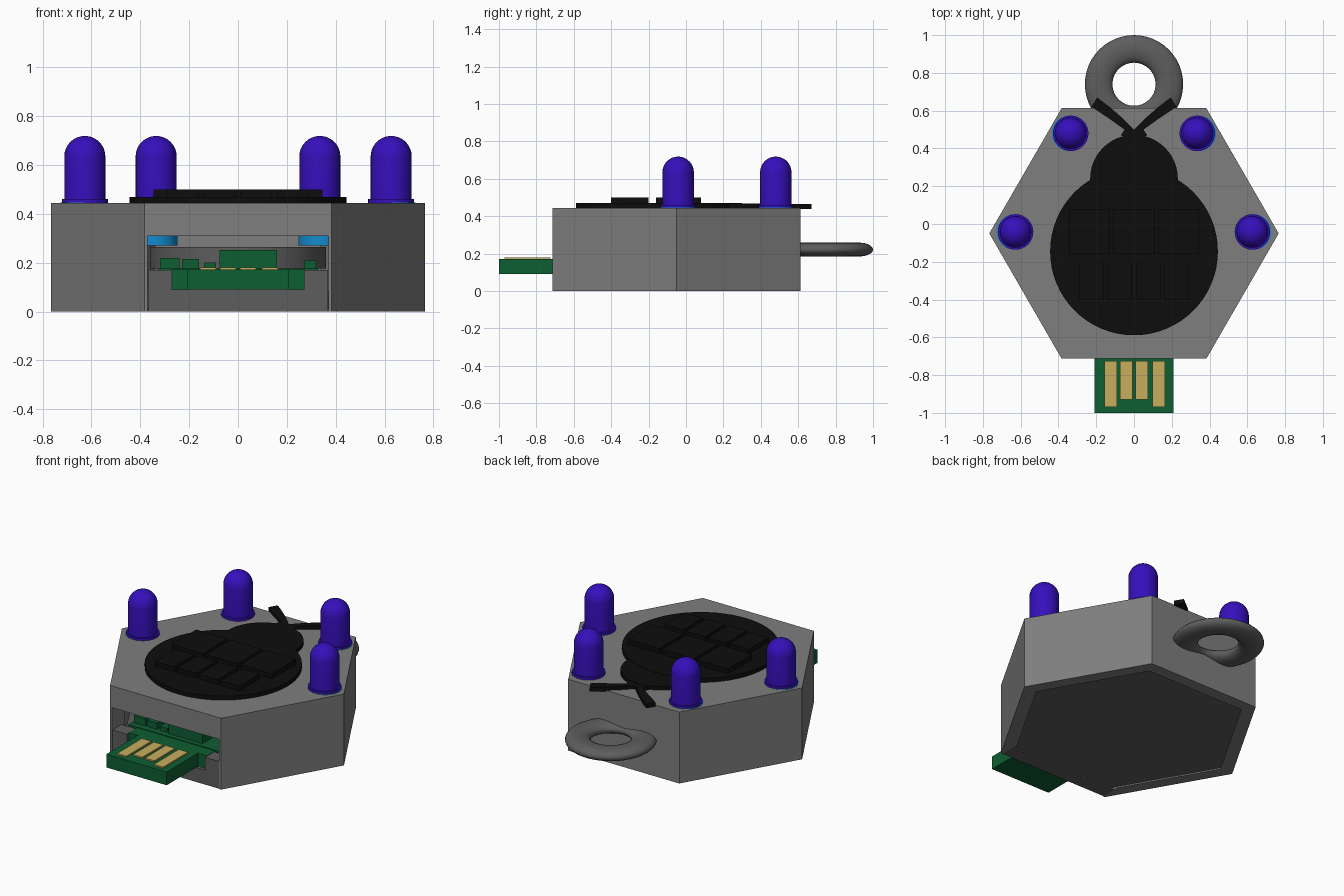
import bpy, bmesh, math
from mathutils import Vector

if "Cube" in bpy.data.objects:
    bpy.data.objects.remove(bpy.data.objects["Cube"])


def material(name, r, g, b):
    m = bpy.data.materials.new(name)
    m.diffuse_color = (r, g, b, 1)
    m.use_nodes = True
    m.node_tree.nodes["Principled BSDF"].inputs["Base Color"].default_value = m.diffuse_color
    return m


GREY = material("case grey", 0.21, 0.21, 0.21)
DARK = material("dark grey", 0.11, 0.11, 0.11)
BLACK = material("black", 0.004, 0.004, 0.004)
VIOLET = material("violet blue", 0.036, 0.005, 0.50)
BLUE = material("sky blue", 0.006, 0.26, 0.62)
GREEN = material("board green", 0.004, 0.11, 0.032)
GOLD = material("contact gold", 0.58, 0.42, 0.11)


def finish(bm, name, mat, smooth=False):
    bmesh.ops.recalc_face_normals(bm, faces=bm.faces[:])
    me = bpy.data.meshes.new(name)
    bm.to_mesh(me)
    bm.free()
    ob = bpy.data.objects.new(name, me)
    bpy.context.collection.objects.link(ob)
    me.materials.append(mat)
    if smooth:
        bpy.ops.object.select_all(action='DESELECT')
        ob.select_set(True)
        bpy.context.view_layer.objects.active = ob
        bpy.ops.object.shade_smooth_by_angle(angle=math.radians(35))
    return ob


def box(name, mat, x0, x1, y0, y1, z0, z1):
    bm = bmesh.new()
    bmesh.ops.create_cube(bm, size=1)
    for v in bm.verts:
        v.co = Vector(((x0 + x1) / 2 + v.co.x * (x1 - x0),
                       (y0 + y1) / 2 + v.co.y * (y1 - y0),
                       (z0 + z1) / 2 + v.co.z * (z1 - z0)))
    return finish(bm, name, mat)


def prism(name, mat, outline, z0, z1, smooth=False):
    bm = bmesh.new()
    face = bm.faces.new([bm.verts.new((x, y, z0)) for x, y in outline])
    ext = bmesh.ops.extrude_face_region(bm, geom=[face])
    for v in ext["geom"]:
        if isinstance(v, bmesh.types.BMVert):
            v.co.z = z1
    return finish(bm, name, mat, smooth)


def circle(cx, cy, r, n):
    return [(cx + r * math.cos(math.tau * i / n), cy + r * math.sin(math.tau * i / n))
            for i in range(n)]


def lathe(name, mat, profile, cx, cy, steps=32):
    bm = bmesh.new()
    vs = [bm.verts.new((cx + r, cy, z)) for r, z in profile]
    es = [bm.edges.new(p) for p in zip(vs, vs[1:])]
    bmesh.ops.spin(bm, geom=vs + es, cent=(cx, cy, 0), axis=(0, 0, 1),
                   angle=math.tau, steps=steps)
    bmesh.ops.remove_doubles(bm, verts=bm.verts[:], dist=1e-4)
    return finish(bm, name, mat, True)


def cut(ob, cutter):
    mod = ob.modifiers.new("cut", 'BOOLEAN')
    mod.operation = 'DIFFERENCE'
    mod.solver = 'EXACT'
    mod.object = cutter
    bpy.context.view_layer.objects.active = ob
    bpy.ops.object.modifier_apply(modifier="cut")
    bpy.data.objects.remove(cutter)


CY = -0.05
# Hexagonal case: hollow from below, with a front opening
case = prism("case", GREY, circle(0, CY, 0.766, 6), 0, 0.445)
cut(case, prism("cavity_cutter", GREY, circle(0, CY, 0.68, 6), -0.1, 0.36))
cut(case, box("opening_cutter", GREY, -0.37, 0.37, -0.9, -0.55, -0.1, 0.31))

# Lid closing the underside, with a slotted front tab
prism("lid", DARK, circle(0, CY, 0.68, 6), 0.008, 0.085)
box("lid_tab", DARK, -0.369, 0.369, -0.71, -0.62, 0.0, 0.09)
for s in (-1, 1):
    xa, xb = sorted((s * 0.27, s * 0.369))
    box("lid_tab_side", DARK, xa, xb, -0.71, -0.62, 0.09, 0.17)

# Circuit board with plug and components
box("plug", GREEN, -0.208, 0.208, -1.0, -0.69, 0.09, 0.172)
box("plug_shoulder", GREEN, -0.27, 0.27, -0.69, -0.3, 0.09, 0.172)
box("circuit_board", GREEN, -0.33, 0.33, -0.61, 0.4, 0.16, 0.176)
box("chip", GREEN, -0.075, 0.16, -0.58, -0.48, 0.176, 0.252)
for x0, x1, z in ((-0.32, -0.24, 0.22), (-0.23, -0.16, 0.215),
                  (-0.14, -0.09, 0.2), (0.27, 0.32, 0.21)):
    box("component", GREEN, x0, x1, -0.57, -0.5, 0.176, z)
for x, front in ((-0.123, -0.97), (-0.041, -0.93), (0.041, -0.93), (0.131, -0.97)):
    box("contact", GOLD, x - 0.032, x + 0.032, front, -0.725, 0.171, 0.18)
prism("battery", DARK, circle(0, CY, 0.36, 48), 0.177, 0.265, True)

# Four lamps, each with a flange and a sleeve through the case
lamp = [(0, 0.44), (0.094, 0.44), (0.094, 0.46), (0.084, 0.46), (0.084, 0.635)]
lamp += [(0.084 * math.cos(a), 0.635 + 0.084 * math.sin(a))
         for a in (math.pi / 2 * i / 8 for i in range(1, 8))] + [(0, 0.719)]
for s in (-1, 1):
    for x, y in ((0.627, -0.042), (0.335, 0.48)):
        lathe("lamp", VIOLET, lamp, s * x, y)
        prism("lamp_sleeve", BLUE, circle(s * (x + 0.006), y, 0.094, 32), 0.27, 0.447, True)

# Flattened hanging ring
ring = [(0.187 + 0.073 * math.cos(math.tau * i / 20), 0.222 + 0.037 * math.sin(math.tau * i / 20))
        for i in range(21)]
lathe("hanging_ring", DARK, ring, 0, 0.74, 48)

# Black emblem: round body, head, two feelers
prism("emblem_body", BLACK, circle(0, -0.145, 0.444, 64), 0.44, 0.47, True)
prism("emblem_head", BLACK, circle(0, 0.24, 0.232, 48), 0.44, 0.468, True)
feeler = [(0, 0.44), (0.07, 0.47), (0.05, 0.5), (0.12, 0.55), (0.225, 0.62),
          (0.195, 0.67), (0.13, 0.62), (0.06, 0.56), (0, 0.5)]
for s in (-1, 1):
    prism("emblem_feeler", BLACK, [(s * x, y) for x, y in feeler], 0.44, 0.466)

# Plain raised blocks on the emblem
for half, count, y0, y1 in ((0.355, 3, -0.16, 0.08), (0.3, 4, -0.4, -0.2)):
    w = 2 * half / count
    for i in range(count):
        x = -half + i * w
        box("raised_block", BLACK, x + 0.01, x + w - 0.01, y0, y1, 0.465, 0.5)
